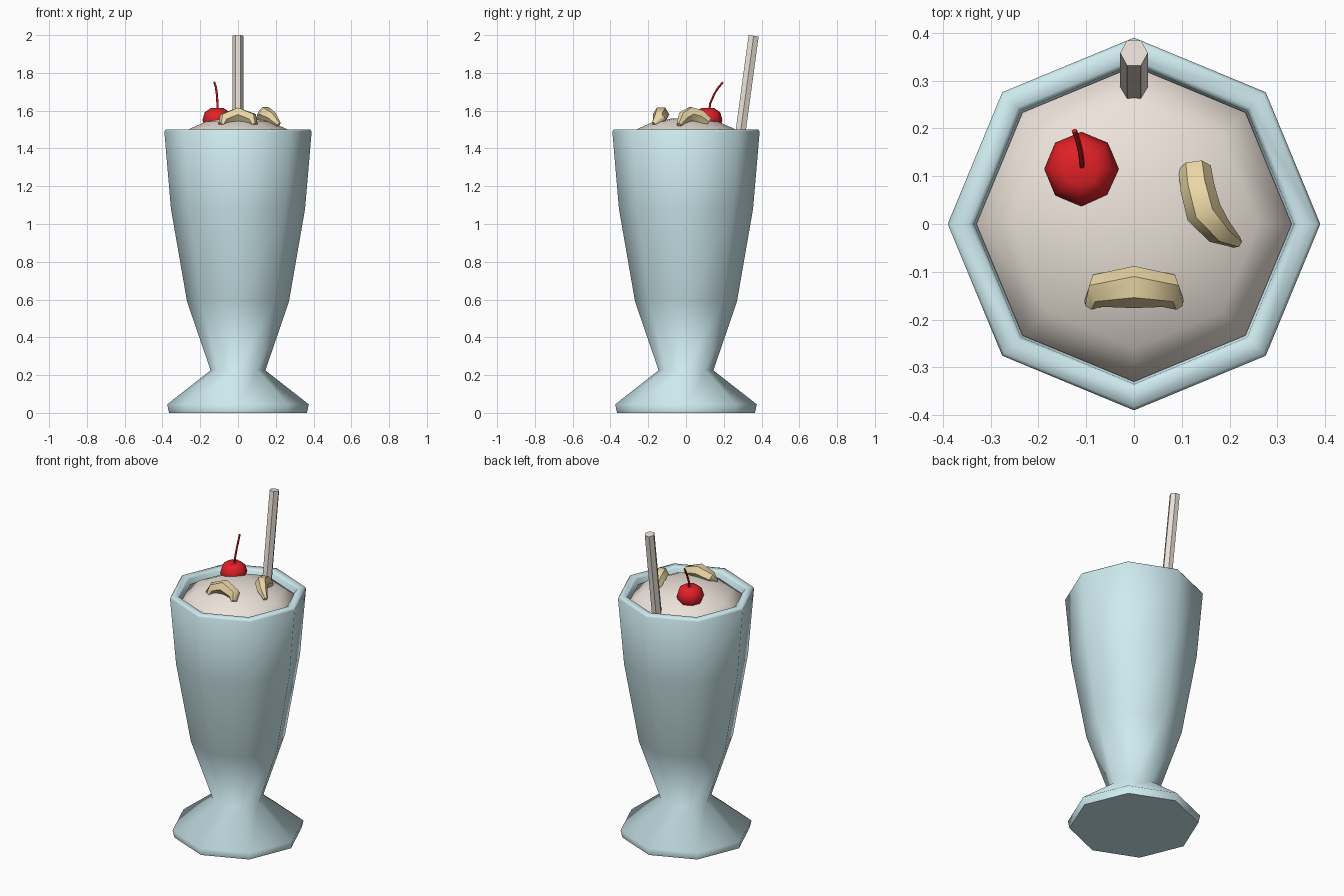
import bpy, bmesh
from math import cos, sin, pi, radians
from mathutils import Vector

if "Cube" in bpy.data.objects:
    bpy.data.objects.remove(bpy.data.objects["Cube"])


def material(name, rgb):
    m = bpy.data.materials.new(name)
    m.diffuse_color = (*rgb, 1)
    m.use_nodes = True
    m.node_tree.nodes["Principled BSDF"].inputs["Base Color"].default_value = m.diffuse_color
    return m


GLASS = material("pale_blue", (0.62, 0.83, 0.87))
CREAM = material("cream", (0.84, 0.77, 0.70))
RED = material("cherry_red", (0.75, 0.015, 0.02))
NUT = material("nut_tan", (0.83, 0.68, 0.38))


def finish(bm, name, mat, angle):
    bmesh.ops.recalc_face_normals(bm, faces=bm.faces)
    me = bpy.data.meshes.new(name)
    bm.to_mesh(me)
    bm.free()
    ob = bpy.data.objects.new(name, me)
    bpy.context.collection.objects.link(ob)
    me.materials.append(mat)
    bpy.ops.object.select_all(action='DESELECT')
    ob.select_set(True)
    bpy.context.view_layer.objects.active = ob
    bpy.ops.object.shade_smooth_by_angle(angle=radians(angle))
    return ob


def bridge(bm, rings):
    n = len(rings[0])
    for a, b in zip(rings, rings[1:]):
        for i in range(n):
            j = (i + 1) % n
            bm.faces.new((a[i], a[j], b[j], b[i]))


def lathe(name, profile, mat, center=(0, 0), sides=8, angle=75, pole=None):
    """Revolve (radius, z) points; cap the start, close the end flat or with a pole."""
    bm = bmesh.new()
    cx, cy = center
    rings = [[bm.verts.new((cx + r * cos(2 * pi * i / sides), cy + r * sin(2 * pi * i / sides), z))
              for i in range(sides)] for r, z in profile]
    bridge(bm, rings)
    bm.faces.new(rings[0])
    if pole is None:
        bm.faces.new(rings[-1])
    else:
        tip = bm.verts.new((cx, cy, pole))
        for i in range(sides):
            bm.faces.new((rings[-1][i], rings[-1][(i + 1) % sides], tip))
    return finish(bm, name, mat, angle)


def sweep(name, path, widths, heights, up, mat, sides=6, angle=50):
    """Sweep an elliptical section along a path with a fixed up direction."""
    bm = bmesh.new()
    pts = [Vector(p) for p in path]
    rings = []
    for k, p in enumerate(pts):
        t = (pts[min(k + 1, len(pts) - 1)] - pts[max(k - 1, 0)]).normalized()
        side = t.cross(Vector(up)).normalized()
        top = side.cross(t)
        rings.append([bm.verts.new(p + side * widths[k] * cos(2 * pi * i / sides)
                                   + top * heights[k] * sin(2 * pi * i / sides))
                      for i in range(sides)])
    bridge(bm, rings)
    bm.faces.new(rings[0])
    bm.faces.new(rings[-1])
    return finish(bm, name, mat, angle)


# Footed eight-sided glass with a thick rim
lathe("glass", [(0.365, 0), (0.375, 0.045), (0.145, 0.225), (0.27, 0.59), (0.355, 1.08),
                (0.39, 1.49), (0.383, 1.5), (0.345, 1.5), (0.335, 1.49), (0.325, 1.40)], GLASS)

# Domed milkshake surface
lathe("milkshake", [(0.33, 1.41), (0.33, 1.455), (0.26, 1.502), (0.17, 1.542), (0.085, 1.557)],
      CREAM, pole=1.562)

# Leaning straw
sweep("straw", [(0, 0.277, 1.40), (0, 0.358, 1.996)], [0.029] * 2, [0.031] * 2, (0, 1, 0), CREAM)

# Cherry with a dimple and a curved stem
lathe("cherry", [(0.035, 1.49), (0.065, 1.51), (0.078, 1.55), (0.066, 1.592), (0.035, 1.613)],
      RED, center=(-0.11, 0.115), pole=1.603)
sweep("cherry_stem", [(-0.109, 0.12, 1.59), (-0.109, 0.128, 1.64), (-0.112, 0.15, 1.69),
                      (-0.117, 0.172, 1.725), (-0.125, 0.195, 1.75)],
      [0.006] * 5, [0.006] * 5, (1, 0, 0), RED, sides=5)

# Curved nut pieces resting on the milkshake
sweep("nut_front", [(-0.09, -0.166, 1.525), (-0.073, -0.14, 1.555), (0, -0.132, 1.58),
                    (0.073, -0.14, 1.555), (0.09, -0.166, 1.525)],
      [0.016, 0.036, 0.044, 0.036, 0.016], [0.018, 0.036, 0.042, 0.036, 0.018], (0, 0, 1), NUT)
sweep("nut_side", [(0.127, 0.118, 1.54), (0.133, 0.075, 1.57), (0.146, 0.025, 1.582),
                   (0.178, -0.015, 1.563), (0.215, -0.038, 1.525)],
      [0.034, 0.036, 0.038, 0.030, 0.013], [0.026, 0.038, 0.042, 0.034, 0.016], (0, 0, 1), NUT)
